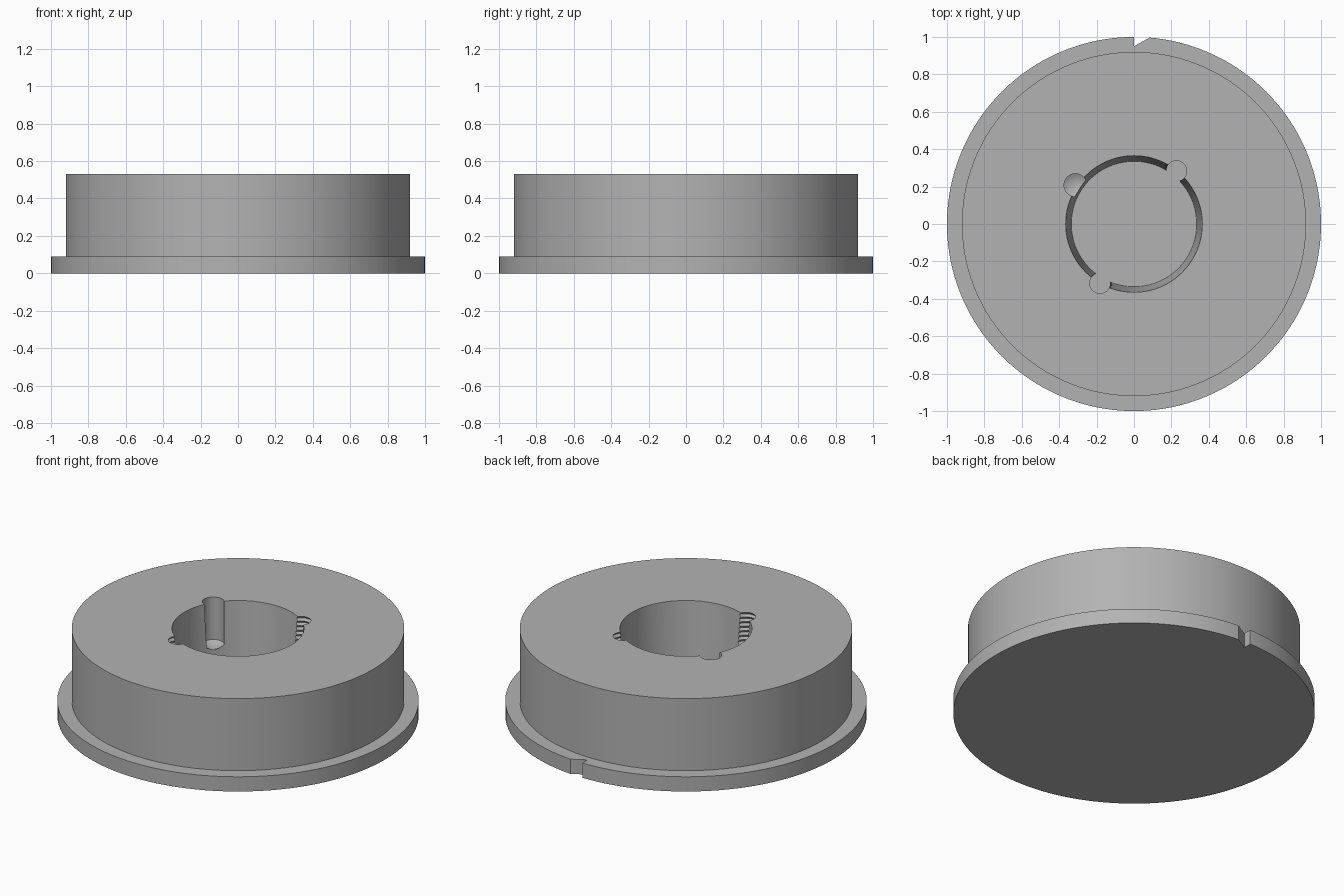
import bpy
import bmesh
import math
from mathutils import Matrix

if "Cube" in bpy.data.objects:
    bpy.data.objects.remove(bpy.data.objects["Cube"], do_unlink=True)

HEIGHT, FLANGE, FLOOR = 0.53, 0.09, 0.09
RIM, HUB = 1.0, 0.92

steel = bpy.data.materials.new("plain grey steel")
steel.use_nodes = True
steel.diffuse_color = (0.45, 0.45, 0.45, 1)
steel.node_tree.nodes["Principled BSDF"].inputs["Base Color"].default_value = steel.diffuse_color


def add_object(name, bm):
    bmesh.ops.recalc_face_normals(bm, faces=bm.faces)
    mesh = bpy.data.meshes.new(name)
    bm.to_mesh(mesh)
    bm.free()
    mesh.materials.append(steel)
    obj = bpy.data.objects.new(name, mesh)
    bpy.context.collection.objects.link(obj)
    return obj


def lathe(name, profile, steps, centre=(0, 0)):
    """Turn an (r, z) profile that starts and ends on the axis."""
    bm = bmesh.new()
    verts = [bm.verts.new((r, 0, z)) for r, z in profile]
    edges = [bm.edges.new(pair) for pair in zip(verts, verts[1:])]
    bmesh.ops.spin(bm, geom=verts + edges, cent=(0, 0, 0), axis=(0, 0, 1),
                   angle=math.tau, steps=steps, use_duplicate=False)
    bmesh.ops.remove_doubles(bm, verts=bm.verts, dist=1e-5)
    bmesh.ops.transform(bm, matrix=Matrix.Translation((*centre, 0)), verts=bm.verts)
    return add_object(name, bm)


def prism(name, outline, z0, z1):
    bm = bmesh.new()
    face = bm.faces.new([bm.verts.new((x, y, z0)) for x, y in outline])
    top = bmesh.ops.extrude_face_region(bm, geom=[face])["geom"]
    bmesh.ops.translate(bm, vec=(0, 0, z1 - z0),
                        verts=[v for v in top if isinstance(v, bmesh.types.BMVert)])
    return add_object(name, bm)


# Flanged hub with a blind tapered bore
body = lathe("flanged_hub", [
    (0, 0), (RIM, 0), (RIM, FLANGE), (HUB, FLANGE), (HUB, HEIGHT),
    (0.365, HEIGHT), (0.335, FLOOR), (0, FLOOR)], 160)


# Threaded screw holes on the edge of the bore
def thread_profile(minor, major, pitch):
    turns = round((HEIGHT - FLOOR) / pitch)
    step = (HEIGHT - FLOOR) / turns
    points = [(0, FLOOR), (minor, FLOOR)]
    for i in range(turns):
        z = FLOOR + i * step
        points += [(major, z + step / 2), (minor, z + step)]
    return points + [(minor, HEIGHT + 0.05), (0, HEIGHT + 0.05)]


cutters = [lathe("screw_hole_cutter", thread_profile(0.055, 0.066, 0.028), 32, c)
           for c in ((0.227, 0.283), (-0.182, -0.316))]

# Plain drilled hole with a conical end
cutters.append(lathe("drilled_hole_cutter", [
    (0, 0.235), (0.061, 0.27), (0.061, HEIGHT + 0.05), (0, HEIGHT + 0.05)],
    40, (-0.313, 0.208)))

# Index notch in the back of the flange
cutters.append(prism("notch_cutter", [(0, 0.95), (0.16, 1.04), (0.16, 1.1), (0, 1.1)],
                     -0.05, FLANGE + 0.05))

# Apply the cuts
for cutter in cutters:
    cutter.hide_render = True
    cut = body.modifiers.new(cutter.name, 'BOOLEAN')
    cut.operation, cut.solver, cut.object = 'DIFFERENCE', 'EXACT', cutter
bpy.context.view_layer.update()
graph = bpy.context.evaluated_depsgraph_get()
result = bpy.data.meshes.new_from_object(body.evaluated_get(graph))
body.modifiers.clear()
body.data = result
for cutter in cutters:
    bpy.data.objects.remove(cutter, do_unlink=True)

# Smooth round walls, crisp edges
bpy.ops.object.select_all(action='DESELECT')
body.select_set(True)
bpy.context.view_layer.objects.active = body
bpy.ops.object.shade_smooth_by_angle(angle=math.radians(25))
